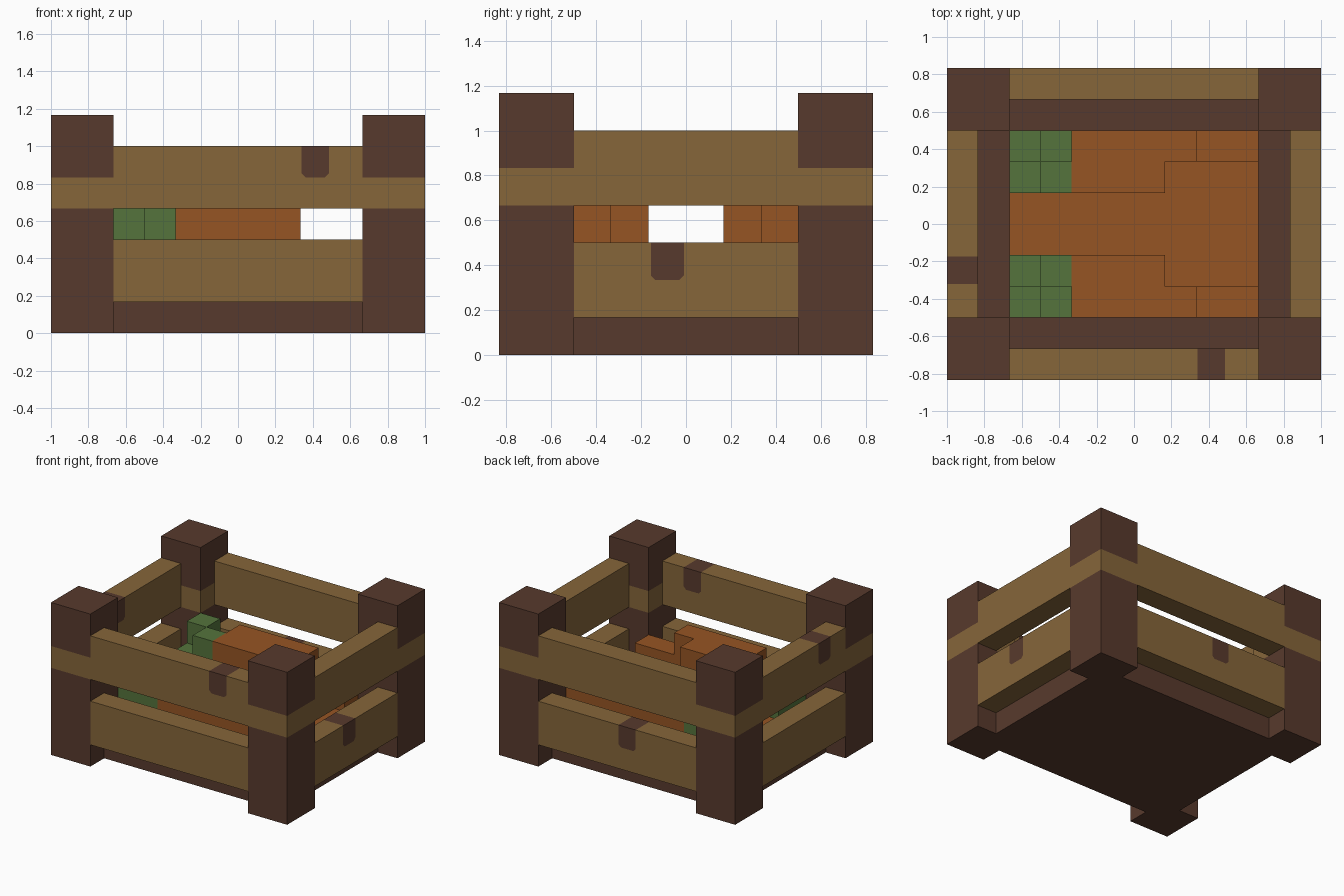
import bpy
import bmesh
from mathutils import Vector

cube = bpy.data.objects.get("Cube")
if cube:
    bpy.data.objects.remove(cube, do_unlink=True)

U = 1 / 6  # building module


def material(name, rgb):
    m = bpy.data.materials.new(name)
    m.use_nodes = True
    colour = (*rgb, 1)
    m.diffuse_color = colour
    m.node_tree.nodes["Principled BSDF"].inputs["Base Color"].default_value = colour
    return m


DARK = material("dark_bark", (0.097, 0.042, 0.026))
WOOD = material("light_wood", (0.238, 0.132, 0.042))
ORANGE = material("carrot_orange", (0.305, 0.09, 0.017))
GREEN = material("leaf_green", (0.09, 0.173, 0.045))


def box(name, lo, hi, mats, cuts=(), rule=None):
    """Box between two corners in modules, sliced by planes and coloured by rule."""
    lo, hi = Vector(lo) * U, Vector(hi) * U
    bm = bmesh.new()
    bmesh.ops.create_cube(bm, size=1)
    for v in bm.verts:
        v.co = (lo + hi) / 2 + v.co * (hi - lo)
    for point, normal in cuts:
        bmesh.ops.bisect_plane(bm, geom=bm.verts[:] + bm.edges[:] + bm.faces[:],
                               plane_co=point, plane_no=normal)
    if rule:
        for f in bm.faces:
            f.material_index = int(rule(f.calc_center_median()))
    mesh = bpy.data.meshes.new(name)
    bm.to_mesh(mesh)
    bm.free()
    for m in mats:
        mesh.materials.append(m)
    obj = bpy.data.objects.new(name, mesh)
    bpy.context.collection.objects.link(obj)
    return obj


def rail(name, lo, hi, axis, knot=None):
    """Wooden rail; an optional dark knot wraps over its top with clipped corners."""
    if knot is None:
        return box(name, lo, hi, [WOOD])
    half, clip = 0.073, 0.02
    bottom = hi[2] * U - U
    along, up = Vector((0, 0, 0)), Vector((0, 0, 1))
    along[axis] = 1
    centre = along * knot + up * bottom
    cuts = [(centre, up)]
    for s in (-1, 1):
        cuts.append((centre + along * s * half, along))
        cuts.append((centre + along * s * (half - clip), along * s - up))

    def in_knot(c):
        side, rise = abs(c[axis] - knot), c.z - bottom
        return side < half and rise > 0 and side - rise < half - clip

    return box(name, lo, hi, [WOOD, DARK], cuts, in_knot)


# Base plate
box("base_plate", (-5, -4, 0), (5, 4, 1), [DARK])

# Corner posts with a light band
UP = Vector((0, 0, 1))
band = [(UP * 4 * U, UP), (UP * 5 * U, UP)]
for sx, side in ((-1, "right"), (1, "left")):
    for sy, end in ((-1, "front"), (1, "back")):
        x, y = sorted((sx * 4, sx * 6)), sorted((sy * 3, sy * 5))
        box(f"{end}_{side}_post", (x[0], y[0], 0), (x[1], y[1], 7), [DARK, WOOD],
            band, lambda c: 4 * U < c.z < 5 * U)

# Lower and upper rails between the posts
for level, z, knots in (("lower", 1, {"back": -0.085, "left": -0.083}),
                        ("upper", 4, {"front": 0.413, "right": -0.248})):
    for end, y in (("front", -5), ("back", 4)):
        rail(f"{end}_{level}_rail", (-4, y, z), (4, y + 1, z + 2), 0, knots.get(end))
    for side, x in (("right", -6), ("left", 5)):
        rail(f"{side}_{level}_rail", (x, -3, z), (x + 1, 3, z + 2), 1, knots.get(side))

# Bed of carrots filling the bottom
box("carrot_bed", (-4, -3, 1), (4, 3, 2), [ORANGE])

# Two stepped carrots with blocky leaves, mirrored front to back
parts = (
    ("carrot_root_outer", -2, 4, 2, 2, 3, ORANGE),
    ("carrot_root_upper", -2, 2, 2, 3, 4, ORANGE),
    ("carrot_root_inner", -2, 1, 1, 2, 4, ORANGE),
    ("tall_leaf_outer", -4, -3, 2, 2, 4, GREEN),
    ("tall_leaf_inner", -3, -2, 1, 2, 4, GREEN),
    ("short_leaf_outer", -3, -2, 2, 2, 3, GREEN),
    ("short_leaf_inner", -4, -3, 1, 2, 3, GREEN),
)
for s, end in ((-1, "front"), (1, "back")):
    for name, x0, x1, y, z0, z1, mat in parts:
        y0, y1 = sorted((s * y, s * (y + 1)))
        box(f"{end}_{name}", (x0, y0, z0), (x1, y1, z1), [mat])
